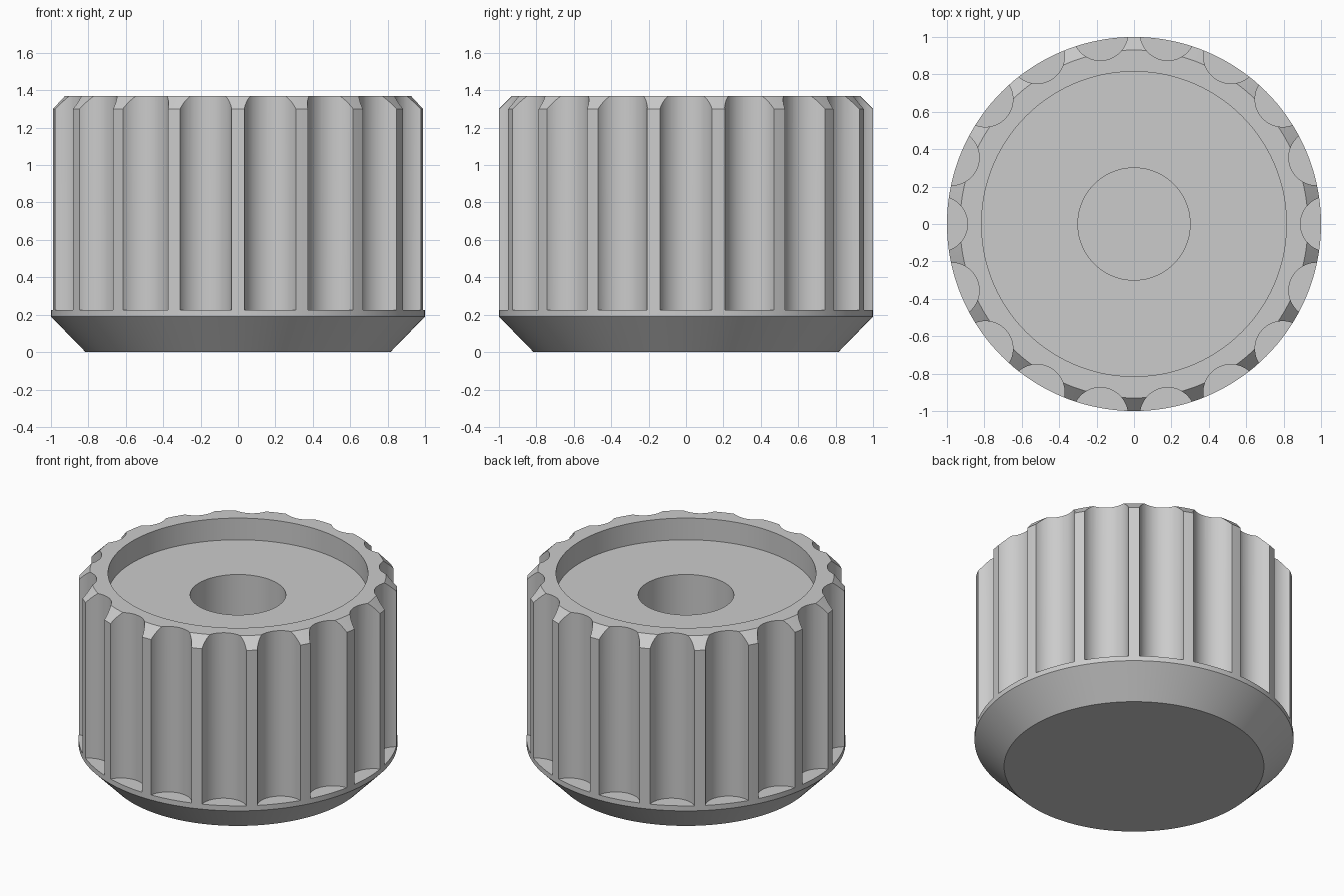
import bpy
import bmesh
from math import tau
from mathutils import Matrix, Vector

FLUTES = 18
SEGMENTS = 144

old = bpy.data.objects.get("Cube")
if old:
    bpy.data.objects.remove(old, do_unlink=True)

# Single grey material
grey = bpy.data.materials.new("plain_grey")
grey.use_nodes = True
colour = (0.6, 0.6, 0.6, 1)
grey.diffuse_color = colour
grey.node_tree.nodes["Principled BSDF"].inputs["Base Color"].default_value = colour


def make_object(name, bm):
    mesh = bpy.data.meshes.new(name)
    bm.to_mesh(mesh)
    bm.free()
    mesh.materials.append(grey)
    obj = bpy.data.objects.new(name, mesh)
    bpy.context.collection.objects.link(obj)
    return obj


def lathe(name, profile):
    """Spin an (radius, height) profile around the z axis."""
    bm = bmesh.new()
    verts = [bm.verts.new((r, 0, z)) for r, z in profile]
    edges = [bm.edges.new(pair) for pair in zip(verts, verts[1:])]
    bmesh.ops.spin(bm, geom=verts + edges, cent=(0, 0, 0), axis=(0, 0, 1),
                   angle=tau, steps=SEGMENTS, use_duplicate=False)
    bmesh.ops.remove_doubles(bm, verts=bm.verts, dist=0.0005)
    bmesh.ops.recalc_face_normals(bm, faces=bm.faces)
    return make_object(name, bm)


# Knob body: tapered base, chamfered rim, recessed top and blind centre hole
body = lathe("knob_body", [
    (0, 0), (0.815, 0), (1, 0.19), (1, 1.3), (0.93, 1.37),
    (0.815, 1.37), (0.815, 1.22), (0.3, 1.22), (0.3, 0.4), (0, 0.4),
])

# Ring of round cutters for the grip flutes
bottom, top = 0.225, 1.6
bm = bmesh.new()
for i in range(FLUTES):
    place = (Matrix.Rotation(tau * i / FLUTES, 4, "Z")
             @ Matrix.Translation(Vector((1.038, 0, (bottom + top) / 2))))
    bmesh.ops.create_cone(bm, cap_ends=True, segments=64, radius1=0.148,
                          radius2=0.148, depth=top - bottom, matrix=place)
cutter = make_object("flute_cutter", bm)
cutter.hide_render = True

# Cut the flutes, then bake the result and drop the helper
cut = body.modifiers.new("flutes", "BOOLEAN")
cut.operation = "DIFFERENCE"
cut.solver = "EXACT"
cut.object = cutter
bpy.ops.object.select_all(action="DESELECT")
body.select_set(True)
bpy.context.view_layer.objects.active = body
bpy.ops.object.modifier_apply(modifier=cut.name)
bpy.data.objects.remove(cutter, do_unlink=True)
bpy.ops.object.shade_smooth_by_angle(angle=0.5)
